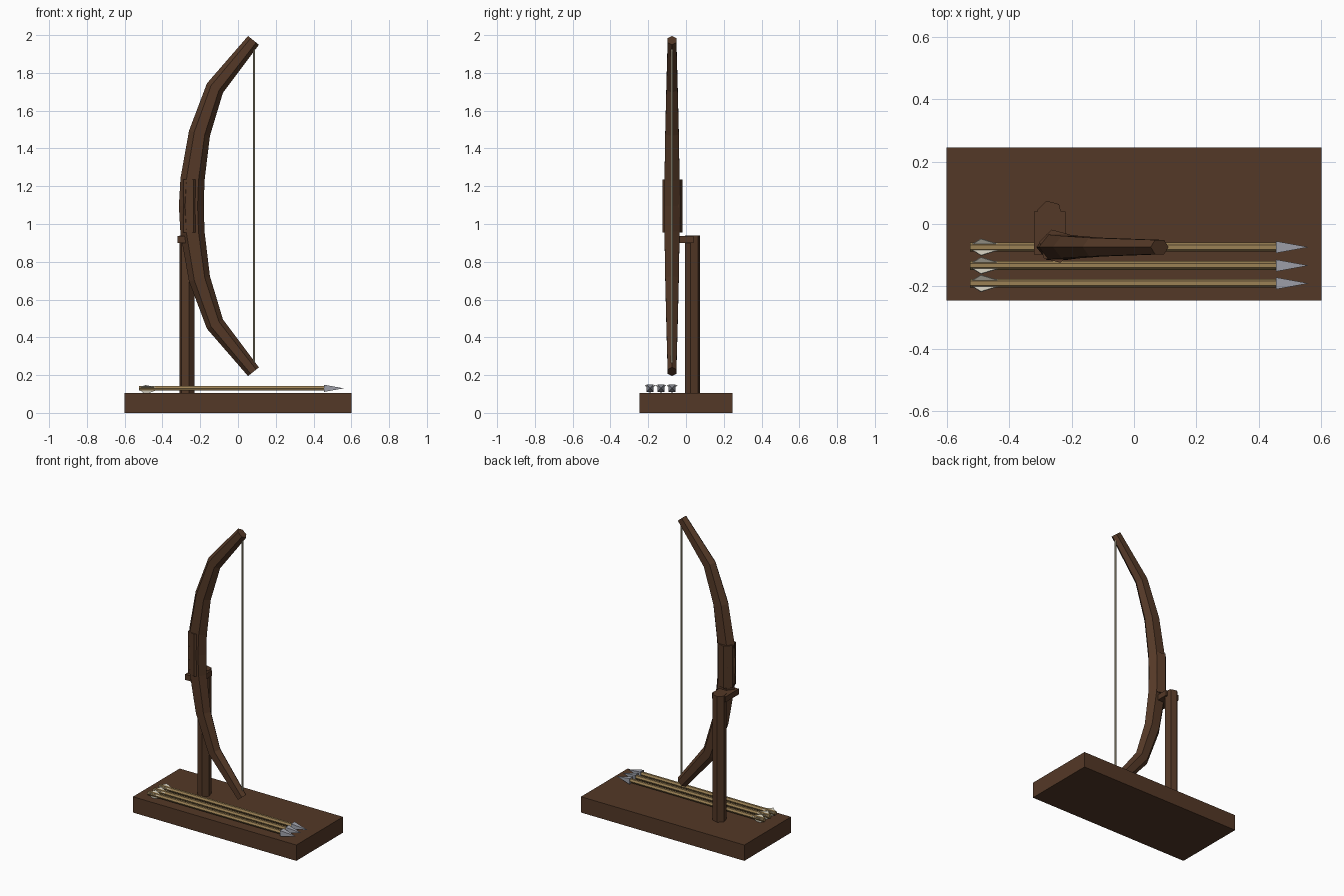
import bpy, bmesh
from math import sin, cos, radians
from mathutils import Vector

cube = bpy.data.objects.get("Cube")
if cube:
    bpy.data.objects.remove(cube, do_unlink=True)


def material(name, rgb):
    m = bpy.data.materials.new(name)
    m.use_nodes = True
    m.diffuse_color = (*rgb, 1)
    m.node_tree.nodes["Principled BSDF"].inputs["Base Color"].default_value = (*rgb, 1)
    return m


wood = material("dark wood", (0.088, 0.040, 0.020))
shaft_wood = material("pale wood", (0.33, 0.22, 0.09))
steel = material("steel", (0.36, 0.37, 0.42))
feather = material("feather", (0.58, 0.55, 0.46))
cord = material("cord", (0.42, 0.37, 0.26))


def finish(name, bm, mat):
    bmesh.ops.recalc_face_normals(bm, faces=bm.faces)
    mesh = bpy.data.meshes.new(name)
    bm.to_mesh(mesh)
    bm.free()
    mesh.materials.append(mat)
    ob = bpy.data.objects.new(name, mesh)
    bpy.context.collection.objects.link(ob)
    return ob


def loft(name, rings, mat):
    """Skin a list of equal-length point rings and cap both ends."""
    bm = bmesh.new()
    loops = [[bm.verts.new(p) for p in ring] for ring in rings]
    n = len(loops[0])
    for a, b in zip(loops, loops[1:]):
        for i in range(n):
            j = (i + 1) % n
            bm.faces.new((a[i], a[j], b[j], b[i]))
    bm.faces.new(loops[0])
    bm.faces.new(loops[-1])
    return finish(name, bm, mat)


def box(name, lo, hi, mat):
    corners = ((0, 0), (1, 0), (1, 1), (0, 1))
    pick = (lo, hi)
    return loft(name, [[(pick[i][0], pick[j][1], z) for i, j in corners]
                       for z in (lo[2], hi[2])], mat)


def circle(n, r, turn):
    return [(r * cos(radians(turn + 360 * k / n)), r * sin(radians(turn + 360 * k / n)))
            for k in range(n)]


def post(name, x, y, z0, z1, r, n, turn, mat):
    return loft(name, [[(x + a, y + b, z) for a, b in circle(n, r, turn)]
                       for z in (z0, z1)], mat)


# Stand
box("base", (-0.6, -0.245, 0), (0.6, 0.245, 0.105), wood)
post("stand_post", -0.27, 0.034, 0.1, 0.94, 0.042, 6, 45, wood)
box("bow_rest", (-0.32, -0.098, 0.9), (-0.22, 0.04, 0.937), wood)

# Bow limbs: x, height above the middle, half depth, half width
BOW_Y, MID = -0.074, 1.095
upper = [(-0.247, 0, 0.066, 0.041), (-0.241, 0.14, 0.064, 0.040),
         (-0.204, 0.385, 0.057, 0.036), (-0.122, 0.625, 0.049, 0.030),
         (0.082, 0.877, 0.037, 0.023)]
stations = [(x, -h, r, w) for x, h, r, w in reversed(upper[1:])] + upper
rings = []
for i, (x, h, r, w) in enumerate(stations):
    a = stations[max(i - 1, 0)]
    b = stations[min(i + 1, len(stations) - 1)]
    along = Vector((b[0] - a[0], 0, b[1] - a[1])).normalized()
    out = Vector((along.z, 0, -along.x))
    centre = Vector((x, BOW_Y, MID + h))
    section = ((1, 0), (0.5, 1), (-0.5, 1), (-1, 0), (-0.5, -1), (0.5, -1))
    rings.append([centre + out * (u * r) + Vector((0, v * w, 0)) for u, v in section])
loft("bow", rings, wood)

# Grip and string
post("grip", -0.25, -0.071, 0.955, 1.235, 0.055, 6, 45, wood)
post("bowstring", 0.085, BOW_Y, 0.24, 1.95, 0.006, 6, 15, cord)

# Arrows lying on the base
ARROW_Z = 0.13
for k, y in enumerate((-0.074, -0.133, -0.19), 1):
    loft(f"arrow_shaft_{k}", [[(x, y + a, ARROW_Z + b) for a, b in circle(6, 0.014, 0)]
                              for x in (-0.525, 0.457)], shaft_wood)
    # Square pyramid head
    bm = bmesh.new()
    back = [bm.verts.new((0.455, y + a, ARROW_Z + b)) for a, b in circle(4, 0.027, 45)]
    tip = bm.verts.new((0.56, y, ARROW_Z))
    bm.faces.new(back)
    for i in range(4):
        bm.faces.new((back[i], back[(i + 1) % 4], tip))
    finish(f"arrow_head_{k}", bm, steel)
    # Three thin fins around the shaft
    for f, angle in enumerate((30, 150, 270), 1):
        c, s = cos(radians(angle)), sin(radians(angle))
        profile = ((-0.525, 0.006), (-0.42, 0.006), (-0.49, 0.031))
        loft(f"fletching_{k}_{f}", [[(x, y + c * r - s * t, ARROW_Z + s * r + c * t)
                                     for x, r in profile] for t in (-0.002, 0.002)], feather)
